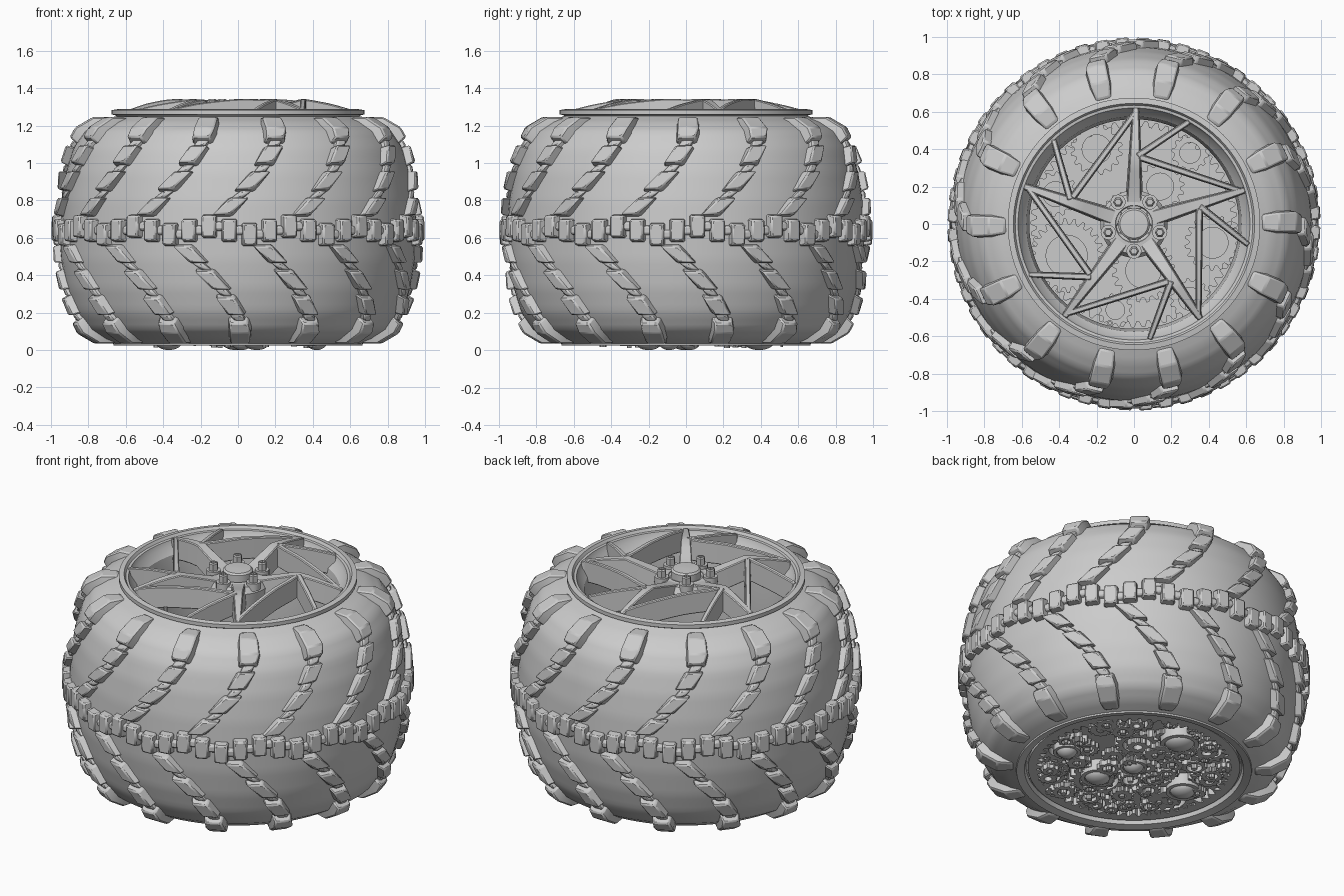
import bpy, bmesh, math, random
from math import sin, cos, pi, radians
from mathutils import Vector

if "Cube" in bpy.data.objects:
    bpy.data.objects.remove(bpy.data.objects["Cube"])

random.seed(4)
MID = 0.64                       # height of the tyre's centre line
PITCH = 2 * pi / 14              # one tread repeat


class Part:
    """Collects vertices and faces, then makes one object."""
    def __init__(self):
        self.v, self.f = [], []

    def add(self, verts, faces):
        n = len(self.v)
        self.v += [tuple(p) for p in verts]
        self.f += [tuple(i + n for i in f) for f in faces]

    def loft(self, rings, caps=True, loop=False):
        n, m = len(rings[0]), len(rings)
        faces = []
        for i in range(m if loop else m - 1):
            a, b = i * n, (i + 1) % m * n
            faces += [(a + j, a + (j + 1) % n, b + (j + 1) % n, b + j) for j in range(n)]
        if caps and not loop:
            faces += [tuple(range(n)), tuple(range((m - 1) * n, m * n))]
        self.add([p for r in rings for p in r], faces)

    def lathe(self, profile, n=96, x=0, y=0, caps=False, loop=False):
        self.loft([[(x + r * cos(2 * pi * k / n), y + r * sin(2 * pi * k / n), z)
                    for k in range(n)] for r, z in profile], caps, loop)

    def gear(self, x, y, z0, z1, r, hole, teeth, inner=False):
        n = teeth * 4
        turn = random.random()
        d = min(0.03, 0.16 * r) if not inner else 0.03

        def ring(rad, z, toothed, s):
            return [(x + q * cos(a), y + q * sin(a), z) for k in range(n)
                    for a in [2 * pi * k / n + turn]
                    for q in [rad + (s * d if toothed and k % 4 < 2 else 0)]]
        ro = (r if inner else r - d)
        self.loft([ring(ro, z0, not inner, 1), ring(ro, z1, not inner, 1),
                   ring(hole, z1, inner, -1), ring(hole, z0, inner, -1)], loop=True)

    def make(self, name, bevel=0, angle=30):
        me = bpy.data.meshes.new(name)
        me.from_pydata(self.v, [], self.f)
        bm = bmesh.new()
        bm.from_mesh(me)
        bmesh.ops.recalc_face_normals(bm, faces=bm.faces)
        bm.to_mesh(me)
        bm.free()
        ob = bpy.data.objects.new(name, me)
        bpy.context.collection.objects.link(ob)
        if bevel:
            mod = ob.modifiers.new("bevel", 'BEVEL')
            mod.width, mod.segments, mod.limit_method = bevel, 1, 'ANGLE'
        bpy.ops.object.select_all(action='DESELECT')
        ob.select_set(True)
        bpy.context.view_layer.objects.active = ob
        bpy.ops.object.shade_smooth_by_angle(angle=radians(angle))
        return ob


def interp(table, t):
    for (a, p), (b, q) in zip(table, table[1:]):
        if t <= b:
            break
    k = (t - a) / (b - a)
    return p + (q - p) * k


# Tyre half profile, indexed by distance along the surface from the centre line
half = [Vector(p) for p in [(.955, .64), (.945, .8), (.92, .95), (.88, 1.08),
                            (.82, 1.17), (.74, 1.22), (.655, 1.25)]]
table, dist = [(0, half[0])], 0
for p, q in zip(half, half[1:]):
    dist += (q - p).length
    table.append((dist, q))


def surf(s):
    p = interp(table, abs(s)).copy()
    if s < 0:
        p.y = 2 * MID - p.y
    return p


def normal(s):
    d = surf(s + .03) - surf(s - .03)
    return Vector((d.y, -d.x)).normalized()


tyre = Part()
prof = [surf(dist * k / 24) for k in range(-24, 25)]
tyre.lathe([(.6, .07)] + [tuple(p) for p in prof] + [(.6, 1.21)], 84)
tyre.make("tyre_body", angle=50)

# Tread blocks, lofted along the tyre surface
tread = Part()


def block(sections):
    """sections: (distance, angle, half width, height)"""
    rings, m = [], len(sections) - 1
    for i, (s, ang, w, h) in enumerate(sections):
        step = .012 * (1 if i == 0 else -1 if i == m else 0)
        if sections[0][0] > sections[m][0]:
            step = -step
        ring = []
        for side, up in ((-1, 0), (1, 0), (1, 1), (-1, 1)):
            p = surf(s) + normal(s) * (h if up else -.015)
            if up:
                p += (surf(s + step) - surf(s))
            a = ang + side * w * (.84 if up else 1) / p.x
            ring.append((p.x * cos(a), p.x * sin(a), p.y))
        rings.append(ring)
    tread.loft(rings)


spiral = [(0, -22), (.125, -16.5), (.26, -8.5), (.405, -2.6), (.5, 0), (.8, 0)]
for k in range(14):
    for side in (1, -1):
        base = PITCH * (k + (0 if side > 0 else .5)) + radians(.8)
        ang = lambda s: base + radians(interp(spiral, s))
        for s0, s1, w, h in [(.072, .178, .055, .042), (.205, .32, .055, .042),
                             (.345, .455, .055, .045),
                             (.16, .22, .032, .02), (.3, .36, .032, .022), (.44, .5, .035, .025)]:
            block([(side * s, ang(s), w, h) for s in (s0, s1)])
        block([(side * s, ang(s), w, h) for s, w, h in
               [(.475, .056, .05), (.54, .064, .055), (.63, .06, .042), (.715, .045, .008)]])
    for j in range(4):
        a = PITCH * (k + j / 4) + radians(-9.2 - 90)
        off = (.022, 0, -.022, 0)[j]
        block([(off - .065, a, .043, .045), (off + .065, a, .043, .045)])
        block([(off - .03, a + PITCH / 8, .03, .022), (off + .03, a + PITCH / 8, .03, .022)])
tread.make("tread_blocks", bevel=.008)

# Rim barrel with both lips
rim = Part()
rim.lathe([(.6, 1.2), (.655, 1.255), (.675, 1.26), (.675, 1.283), (.645, 1.288), (.635, 1.272),
           (.62, 1.27), (.61, 1.24), (.575, 1.2), (.56, 1.1), (.56, .2), (.6, .1), (.62, .035),
           (.665, .025), (.67, .045), (.64, .06), (.59, .14)], 96, loop=True)
rim.make("rim_barrel")

# Spokes: five straight arms, each with two slanting bars
spokes = Part()
face_z = [(0, 1.27), (.12, 1.275), (.36, 1.343), (.5, 1.315), (.63, 1.28), (.8, 1.26)]


def bar(p, q, w0, w1, depth=.13):
    p, q = Vector(p), Vector(q)
    side = (q - p).normalized().orthogonal()
    rings = []
    for i in range(9):
        c, w = p.lerp(q, i / 8), w0 + (w1 - w0) * i / 8
        top = interp(face_z, c.length)
        rings.append([(*(c - side * w), top - depth), (*(c + side * w), top - depth),
                      (*(c + side * w * .8), top), (*(c - side * w * .8), top)])
    spokes.loft(rings)


def turned(p, a):
    return (p[0] * cos(a) - p[1] * sin(a), p[0] * sin(a) + p[1] * cos(a))


for k in range(5):
    t = 2 * pi * k / 5
    bar(turned((0, .08), t), turned((.01, .62), t), .05, .02)
    bar(turned((.01, .6), t), turned((-.33, .14), t), .017, .02)
    bar(turned((-.34, .13), t), turned((-.43, .45), t), .02, .017)
spokes.make("spokes", bevel=.005)

# Hub, centre cap and wheel nuts
hub = Part()
hub.lathe([(.17, 1.13), (.18, 1.24), (.16, 1.275), (.1, 1.28), (.095, 1.27), (.085, 1.27),
           (.085, 1.315), (.075, 1.325), (.02, 1.328)], 40, caps=True)
hub.make("hub")
nuts = Part()
for k in range(5):
    x, y = turned((0, -.145), 2 * pi * k / 5)
    nuts.lathe([(.04, 1.25), (.04, 1.295), (.034, 1.295)], 20, x, y, caps=True)
    nuts.lathe([(.027, 1.27), (.027, 1.335), (.02, 1.342), (.016, 1.342), (.016, 1.32)], 6, x, y, caps=True)
nuts.make("wheel_nuts")
valve = Part()
valve.lathe([(.016, 1.1), (.016, 1.2), (.01, 1.2), (.01, 1.25)], 12, -.13, -.53, caps=True)
valve.make("valve_stem")

# Back plate covered with clockwork on both sides
plate = Part()
plate.lathe([(.59, .1), (.59, .12)], 64, caps=True)
plate.make("back_plate")
gears = Part()
gears.gear(0, 0, .05, .15, .6, .55, 60, inner=True)
for x, y, r, n in [(.42, -.1, .15, 18), (.14, .2, .13, 16), (-.36, -.17, .2, 24), (-.2, .4, .14, 16),
                   (.05, -.25, .17, 20), (.3, .38, .1, 12), (-.1, -.46, .09, 12), (.3, -.4, .11, 14),
                   (-.42, .16, .12, 14), (-.05, .05, .12, 16)]:
    gears.gear(x, y, .12, .16, r, r * .55, n)
    gears.gear(x, y, .055, .1, r, r * .65, n)
    gears.gear(x, y, .04, .1, r * .5, r * .2, 10)
for i in range(75):
    a, q = random.random() * 2 * pi, .52 * math.sqrt(random.random())
    r, z = random.uniform(.025, .075), random.uniform(.02, .065)
    gears.gear(q * cos(a), q * sin(a), z, z + .03, r, r * random.uniform(.3, .65), random.randint(8, 14))
    gears.lathe([(r * .25, z - .01), (r * .25, .1)], 8, q * cos(a), q * sin(a), caps=True)
gears.make("clockwork_gears")

# Domed caps with collars on the underside
domes = Part()
for x, y, r in [(.1, -.2, .075), (-.01, .39, .085), (-.37, -.01, .075), (.42, -.09, .06), (.02, .02, .06)]:
    domes.lathe([(r * cos(t * pi / 16), .05 - .05 * sin(t * pi / 16)) for t in range(8)], 24, x, y, caps=True)
    domes.lathe([(r, .1), (r, .03), (r * 1.3, .03), (r * 1.3, .1)], 24, x, y)
domes.make("domed_caps")
